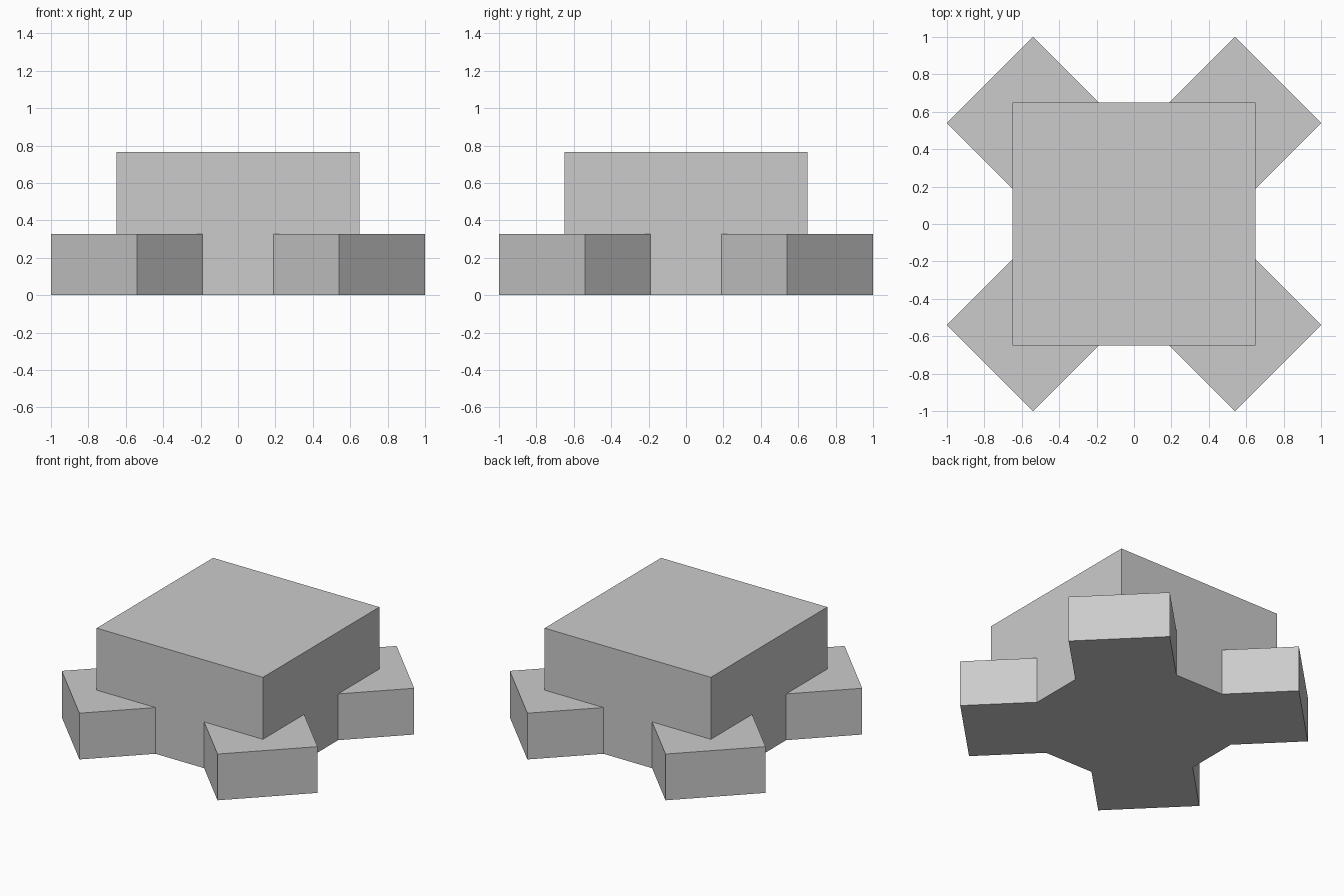
import bpy, bmesh
from mathutils import Matrix
from math import radians

if "Cube" in bpy.data.objects:
    bpy.data.objects.remove(bpy.data.objects["Cube"])

BODY_HALF, BODY_H, FOOT_H = 0.65, 0.765, 0.327
TIP = 0.54                      # foot corners lie at (TIP, 1) and (1, TIP)
INNER = BODY_HALF - (1 - TIP)   # where a foot's side meets the body


def prism(name, outline, height, turn=0):
    """Extrude a flat outline upwards from z = 0, turned about the z axis."""
    bm = bmesh.new()
    face = bm.faces.new([bm.verts.new((x, y, 0)) for x, y in outline])
    top = bmesh.ops.extrude_face_region(bm, geom=[face], use_keep_orig=True)
    bmesh.ops.translate(bm, vec=(0, 0, height),
                        verts=[g for g in top["geom"] if isinstance(g, bmesh.types.BMVert)])
    bm.transform(Matrix.Rotation(radians(turn), 4, 'Z'))
    bmesh.ops.recalc_face_normals(bm, faces=bm.faces)
    mesh = bpy.data.meshes.new(name)
    bm.to_mesh(mesh)
    bm.free()
    obj = bpy.data.objects.new(name, mesh)
    bpy.context.collection.objects.link(obj)
    return obj


# Central square block
b = BODY_HALF
prism("body_block", [(-b, -b), (b, -b), (b, b), (-b, b)], BODY_H)

# Four diagonal feet, notched to fit around the block's corners
foot = [(b, b), (b, INNER), (1, TIP), (TIP, 1), (INNER, b)]
for i, label in enumerate(("back_right", "back_left", "front_left", "front_right")):
    prism(f"{label}_foot", foot, FOOT_H, turn=90 * i)
